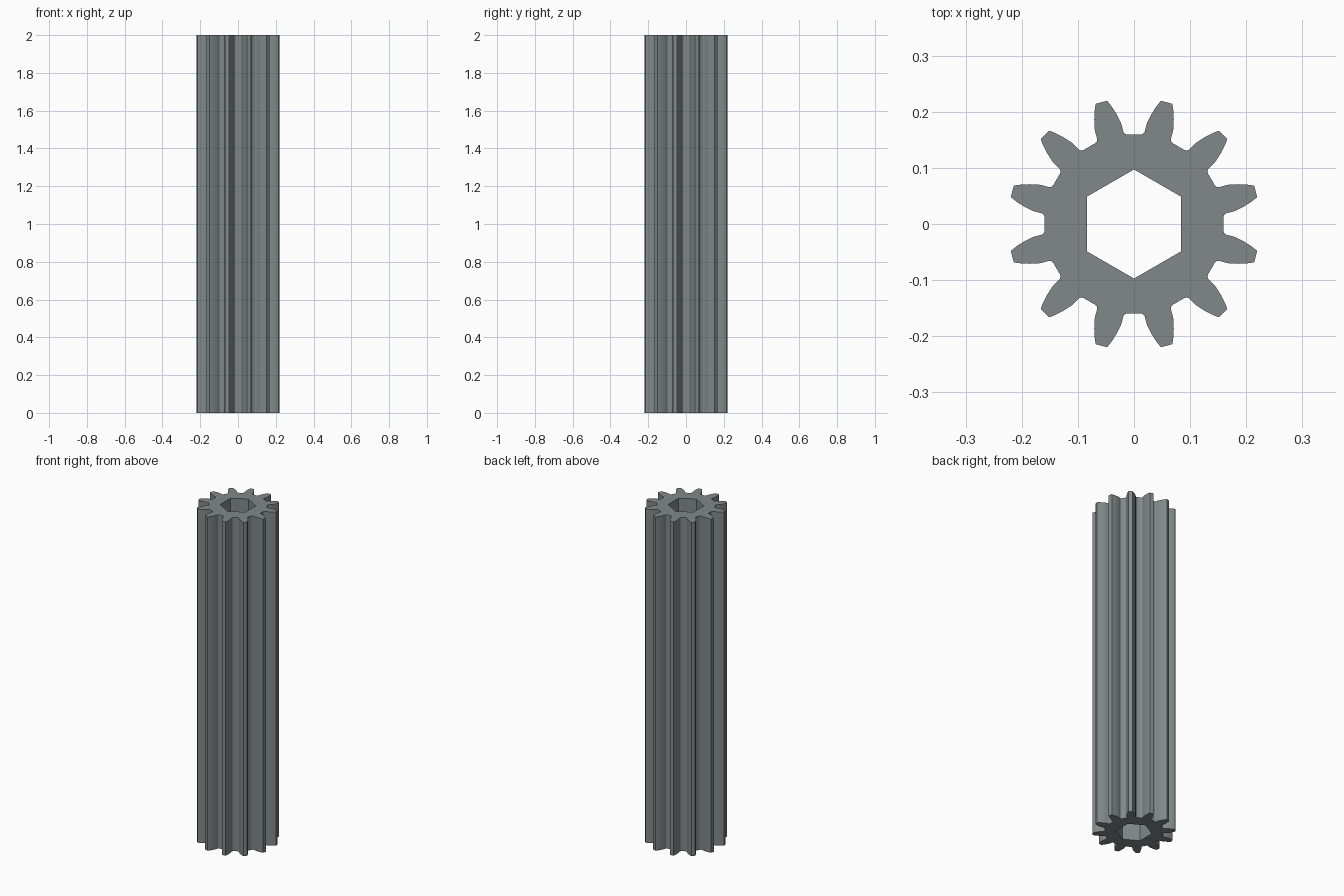
import bpy, bmesh, math
from mathutils import Vector, Matrix

if "Cube" in bpy.data.objects:
    bpy.data.objects.remove(bpy.data.objects["Cube"])

TEETH, LENGTH, BORE_R = 12, 2.0, 0.0972

# Half of one tooth gap, from root to tooth tip (x across the gap, y outward)
half_gap = [(0.0125, 0.1592), (0.0163, 0.1608), (0.0187, 0.1635), (0.0197, 0.1670),
            (0.0214, 0.1740), (0.0237, 0.1812), (0.0270, 0.1880), (0.0318, 0.1968),
            (0.0375, 0.2060), (0.0425, 0.2130), (0.0480, 0.2196)]
gap = [(-x, y) for x, y in reversed(half_gap)] + half_gap

# Gear outline and hexagonal bore outline
outline = []
for i in range(TEETH):
    turn = Matrix.Rotation(-i * math.tau / TEETH, 3, 'Z')
    outline += [turn @ Vector((x, y, 0)) for x, y in gap]
bore = [Vector((BORE_R * math.sin(i * math.tau / 6), BORE_R * math.cos(i * math.tau / 6), 0))
        for i in range(6)]

bm = bmesh.new()
edges = []
for loop in (outline, bore):
    verts = [bm.verts.new(p) for p in loop]
    edges += [bm.edges.new((verts[i - 1], verts[i])) for i in range(len(verts))]

# Fill between the outlines and extrude to full length
bmesh.ops.triangle_fill(bm, use_beauty=True, use_dissolve=False, edges=edges, normal=(0, 0, 1))
result = bmesh.ops.extrude_face_region(bm, geom=bm.faces[:], use_keep_orig=True)
top = [g for g in result["geom"] if isinstance(g, bmesh.types.BMVert)]
bmesh.ops.translate(bm, verts=top, vec=(0, 0, LENGTH))
bmesh.ops.recalc_face_normals(bm, faces=bm.faces[:])

mesh = bpy.data.meshes.new("pinion_shaft")
bm.to_mesh(mesh)
bm.free()

# Grey steel
steel = bpy.data.materials.new("grey_steel")
steel.diffuse_color = (0.22, 0.25, 0.255, 1)
steel.use_nodes = True
steel.node_tree.nodes["Principled BSDF"].inputs["Base Color"].default_value = steel.diffuse_color
mesh.materials.append(steel)

shaft = bpy.data.objects.new("pinion_shaft", mesh)
bpy.context.collection.objects.link(shaft)
bpy.context.view_layer.objects.active = shaft
shaft.select_set(True)
bpy.ops.object.shade_smooth_by_angle(angle=math.radians(30))
